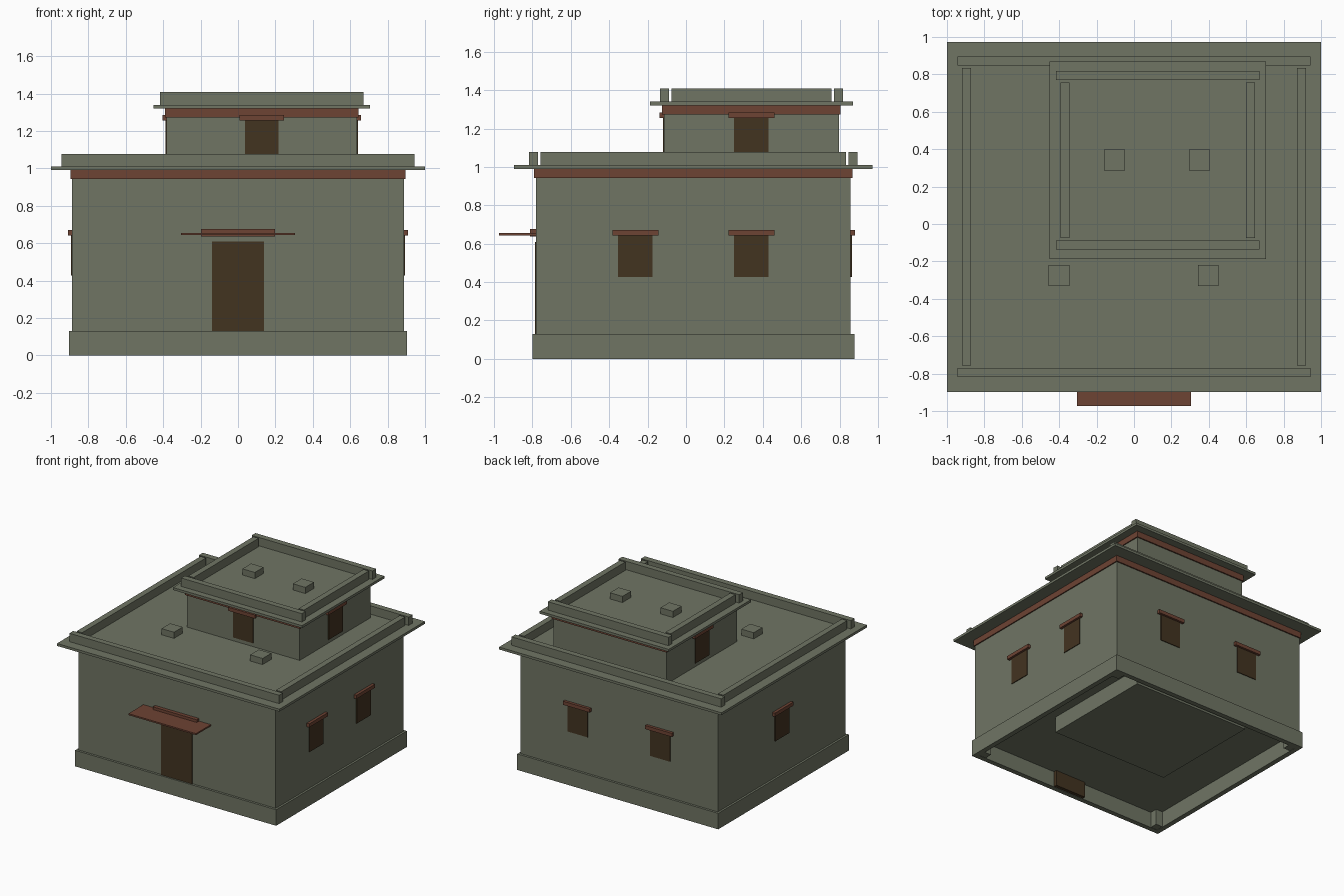
import bpy

if "Cube" in bpy.data.objects:
    bpy.data.objects.remove(bpy.data.objects["Cube"])


def material(name, rgb):
    m = bpy.data.materials.new(name)
    m.use_nodes = True
    col = (*rgb, 1.0)
    m.diffuse_color = col
    m.node_tree.nodes["Principled BSDF"].inputs["Base Color"].default_value = col
    return m


CLAY = material("grey_green_clay", (0.16, 0.178, 0.127))
WOOD = material("red_brown_wood", (0.155, 0.056, 0.033))
DARK = material("dark_opening", (0.055, 0.033, 0.0145))


def box(name, center, half, z0, z1, mat):
    """Box from a plan centre, plan half sizes and a height range."""
    bpy.ops.mesh.primitive_cube_add(size=2, location=(*center, (z0 + z1) / 2))
    ob = bpy.context.object
    ob.name = name
    ob.scale = (half[0], half[1], (z1 - z0) / 2)
    bpy.ops.object.transform_apply(location=False, rotation=False, scale=True)
    ob.data.materials.append(mat)
    return ob


def ring(name, c, half, t, z0, z1, gap=0.0):
    """Four strips around a rectangle; side strips stop short by the gap."""
    hx, hy = half
    side_x = hx - t / 2 - (0.023 if gap else 0)
    for s, front, side in ((-1, "front", "right"), (1, "back", "left")):
        box(f"{front}_{name}", (c[0], c[1] + s * (hy - t / 2)), (hx, t / 2), z0, z1, CLAY)
        box(f"{side}_{name}", (c[0] + s * side_x, c[1]), (t / 2, hy - t - gap), z0, z1, CLAY)


def storey(name, c, half, z0, eave):
    """Walls, wooden band, roof slab and parapet of one storey."""
    hx, hy = half
    box(name + "_walls", c, half, z0, eave - 0.03, CLAY)
    box(name + "_wood_band", c, (hx + 0.009, hy + 0.01), eave - 0.048, eave, WOOD)
    extra = 0.113 if name == "lower" else 0.072
    box(name + "_roof_slab", c, (hx + extra, hy + extra + 0.002), eave, eave + 0.02, CLAY)
    over = 0.056 if name == "lower" else 0.035
    ring(name + "_parapet", c, (hx + over, hy + over * 0.65), 0.048,
         eave + 0.02, eave + 0.088, 0.013)


def opening(name, axis, sign, wall, along, z0, z1):
    """Dark panel with a wooden lintel on a wall facing sign * axis."""
    def place(part, width, out, a, b, mat):
        mid = wall + sign * (out / 2 - 0.01)
        depth = out / 2 + 0.01
        if axis == "x":
            box(part, (mid, along), (depth, width), a, b, mat)
        else:
            box(part, (along, mid), (width, depth), a, b, mat)
    place(name, 0.09, 0.006, z0, z1, DARK)
    place(name + "_lintel", 0.12, 0.023, z1, z1 + 0.029, WOOD)


# Two stacked storeys
LOW, LOW_HALF = (0, 0.038), (0.887, 0.82)
UP, UP_HALF = (0.127, 0.341), (0.508, 0.455)
storey("lower", LOW, LOW_HALF, 0.13, 0.99)
storey("upper", UP, UP_HALF, 1.0, 1.32)

# Hollow base with corner blocks, and the inner footing
PLINTH = (0.904, 0.839)
ring("plinth", LOW, PLINTH, 0.04, 0, 0.13)
for sx in (-1, 1):
    for sy in (-1, 1):
        box("plinth_corner_block", (sx * (PLINTH[0] - 0.051), LOW[1] + sy * (PLINTH[1] - 0.051)),
            (0.05, 0.05), 0.002, 0.13, CLAY)
box("inner_footing", UP, (0.525, 0.473), 0, 0.13, CLAY)

# Entrance
front = LOW[1] - LOW_HALF[1]
box("front_door", (0, front + 0.021), (0.139, 0.027), 0.003, 0.61, DARK)
box("front_door_lintel", (0, front - 0.01), (0.198, 0.02), 0.637, 0.677, WOOD)
box("front_door_awning", (0, front - 0.091), (0.304, 0.101), 0.643, 0.655, WOOD)

# Lower windows: two on one side, one on the other, two at the back
for y in (-0.264, 0.341):
    opening("left_window", "x", 1, LOW_HALF[0], y, 0.426, 0.642)
opening("right_window", "x", -1, -LOW_HALF[0], LOW[1], 0.426, 0.642)
for x in (-0.37, 0.37):
    opening("back_window", "y", 1, LOW[1] + LOW_HALF[1], x, 0.426, 0.642)

# Upper openings: front and both sides
opening("upper_front_opening", "y", -1, UP[1] - UP_HALF[1], UP[0], 1.04, 1.255)
for s, side in ((1, "left"), (-1, "right")):
    opening(f"upper_{side}_opening", "x", s, UP[0] + s * UP_HALF[0], UP[1], 1.04, 1.255)

# Small roof vents
for x, y, z in ((-0.4, -0.275, 1.01), (0.397, -0.275, 1.01),
                (-0.104, 0.341, 1.34), (0.35, 0.341, 1.34)):
    box("roof_vent", (x, y), (0.056, 0.056), z, z + 0.05, CLAY)
